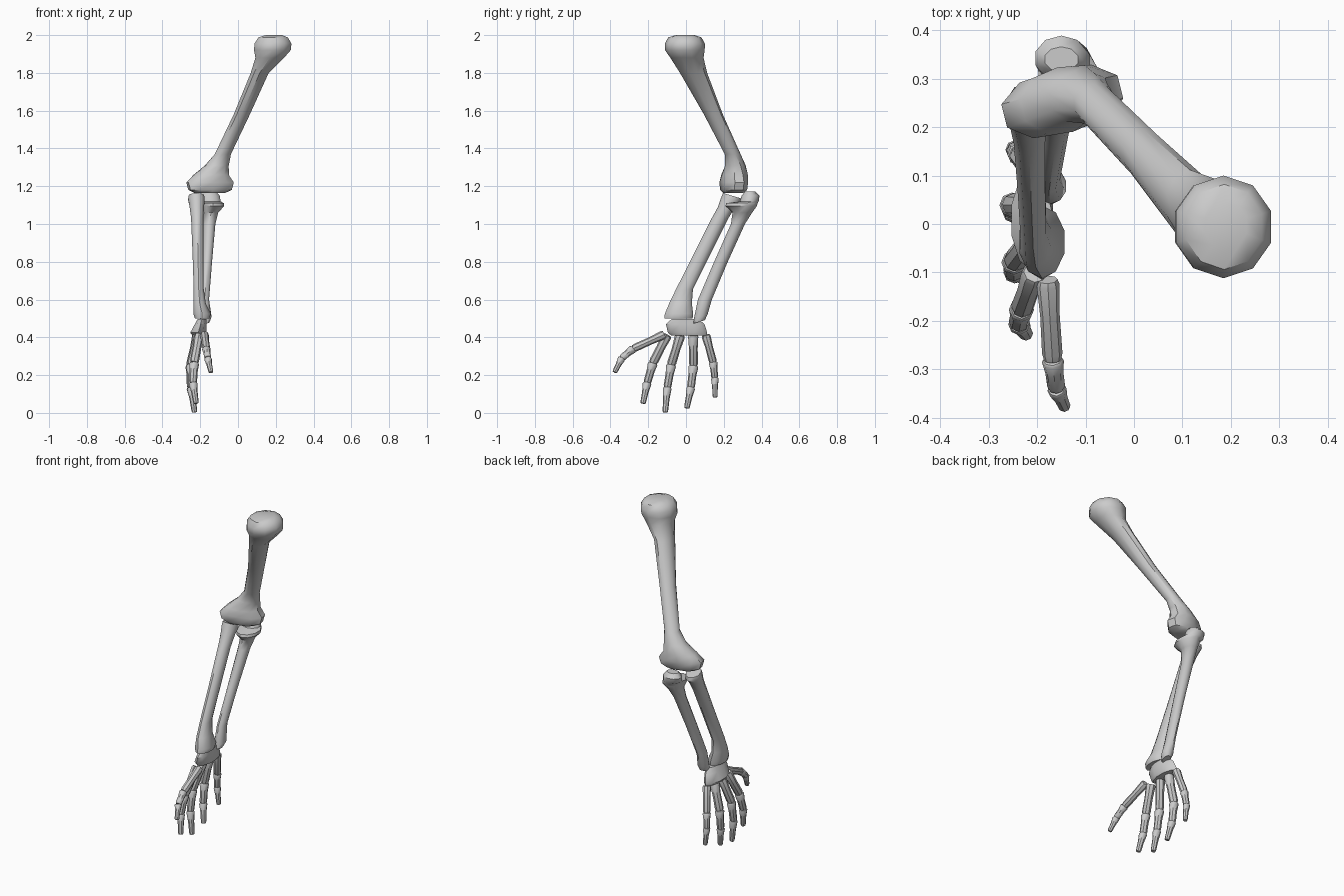
import bpy, bmesh, math
from mathutils import Vector


def finish(name, loops):
    """Skin a stack of vertex loops, cap both ends and shade smooth."""
    bm = bmesh.new()
    rows = [[bm.verts.new(p) for p in loop] for loop in loops]
    n = len(rows[0])
    for a, b in zip(rows, rows[1:]):
        for i in range(n):
            j = (i + 1) % n
            bm.faces.new((a[i], a[j], b[j], b[i]))
    bm.faces.new(rows[0])
    bm.faces.new(rows[-1])
    bmesh.ops.recalc_face_normals(bm, faces=bm.faces)
    me = bpy.data.meshes.new(name)
    bm.to_mesh(me)
    bm.free()
    ob = bpy.data.objects.new(name, me)
    bpy.context.collection.objects.link(ob)
    bpy.ops.object.select_all(action='DESELECT')
    ob.select_set(True)
    bpy.context.view_layer.objects.active = ob
    bpy.ops.object.shade_smooth_by_angle(angle=math.radians(42))
    return ob


def bone(name, rings, n=10):
    """Rings are x, y, z, x radius, y radius, yaw in degrees, waist pinch, tilt dz/dy."""
    loops = []
    for r in rings:
        x, y, z, rx, ry, yaw, pinch, tilt = tuple(r) + (0,) * (8 - len(r))
        c, s = math.cos(math.radians(yaw)), math.sin(math.radians(yaw))
        loop = []
        for i in range(n):
            t = 2 * math.pi * (i + 0.5) / n
            u = rx * math.cos(t)
            v = ry * math.sin(t) * (1 - pinch * math.sin(t) ** 4)
            dy = u * s + v * c
            loop.append((x + u * c - v * s, y + dy, z + tilt * dy))
        loops.append(loop)
    return finish(name, loops)


def phalanx(name, a, b, ra, rb, n=8):
    """Tapered finger bone between two points with flared ends."""
    a, b = Vector(a), Vector(b)
    d = (b - a).normalized()
    u = d.cross(Vector((1, 0, 0))).normalized()
    v = d.cross(u)
    loops = []
    for f, r in ((0, ra * 0.85), (0.06, ra), (0.45, (ra + rb) * 0.45), (0.92, rb), (1, rb * 0.85)):
        p = a.lerp(b, f)
        loops.append([p + (u * math.cos(2 * math.pi * i / n) + v * math.sin(2 * math.pi * i / n)) * r
                      for i in range(n)])
    return finish(name, loops)


# Upper arm bone: flared condyles, slanted shaft, rounded head
bone("humerus", [
    (-0.15, 0.25, 1.165, 0.085, 0.062, 14, 0.3),
    (-0.148, 0.252, 1.18, 0.118, 0.078, 14, 0.25),
    (-0.148, 0.253, 1.22, 0.130, 0.080, 14, 0.2),
    (-0.142, 0.257, 1.26, 0.095, 0.076, 14, 0.1),
    (-0.112, 0.262, 1.31, 0.064, 0.055, 10),
    (-0.080, 0.247, 1.37, 0.045, 0.042),
    (0.020, 0.145, 1.58, 0.045, 0.050),
    (0.115, 0.040, 1.80, 0.050, 0.072),
    (0.168, 0.005, 1.88, 0.080, 0.088),
    (0.182, -0.006, 1.92, 0.102, 0.105),
    (0.185, -0.006, 1.955, 0.103, 0.106),
    (0.186, -0.006, 1.988, 0.082, 0.088),
    (0.19, -0.004, 2.0, 0.045, 0.050),
], 10)

# Front forearm bone with flared wrist end
bone("radius", [
    (-0.190, -0.040, 0.50, 0.040, 0.075),
    (-0.190, -0.037, 0.525, 0.049, 0.075),
    (-0.203, -0.029, 0.58, 0.034, 0.060),
    (-0.208, -0.008, 0.655, 0.028, 0.045),
    (-0.212, 0.085, 0.84, 0.030, 0.044),
    (-0.216, 0.180, 1.03, 0.034, 0.044),
    (-0.218, 0.215, 1.09, 0.040, 0.046),
    (-0.220, 0.240, 1.13, 0.046, 0.052, 0, 0, -0.3),
    (-0.220, 0.243, 1.15, 0.042, 0.047, 0, 0, -0.3),
])

# Rear forearm bone: shelf and raised elbow hook at the top
bone("ulna", [
    (-0.172, 0.070, 0.482, 0.022, 0.030, 0, 0, 0.3),
    (-0.172, 0.078, 0.51, 0.033, 0.036, 0, 0, 0.3),
    (-0.176, 0.100, 0.60, 0.024, 0.037),
    (-0.164, 0.185, 0.80, 0.028, 0.036),
    (-0.152, 0.275, 1.00, 0.034, 0.037),
    (-0.143, 0.298, 1.06, 0.040, 0.052),
    (-0.132, 0.292, 1.095, 0.062, 0.083),
    (-0.134, 0.296, 1.11, 0.062, 0.083),
    (-0.145, 0.335, 1.12, 0.056, 0.050),
    (-0.150, 0.342, 1.15, 0.056, 0.047),
    (-0.150, 0.340, 1.173, 0.036, 0.026),
])

# Wrist block
bone("carpals", [
    (-0.208, 0.015, 0.41, 0.036, 0.094),
    (-0.210, 0.008, 0.425, 0.045, 0.104),
    (-0.198, -0.004, 0.47, 0.032, 0.102),
    (-0.190, -0.005, 0.498, 0.024, 0.070),
])

# Fingers and thumb, each a chain of tapered bones
chains = {
    "thumb": [(-0.178, -0.115, 0.415), (-0.168, -0.28, 0.34), (-0.160, -0.340, 0.29), (-0.143, -0.378, 0.215)],
    "index_finger": [(-0.205, -0.10, 0.412), (-0.232, -0.175, 0.265), (-0.238, -0.205, 0.16), (-0.222, -0.228, 0.05)],
    "middle_finger": [(-0.212, -0.03, 0.412), (-0.248, -0.078, 0.255), (-0.248, -0.099, 0.135), (-0.230, -0.11, 0.003)],
    "ring_finger": [(-0.215, 0.038, 0.412), (-0.252, 0.040, 0.25), (-0.250, 0.026, 0.135), (-0.232, 0.004, 0.025)],
    "little_finger": [(-0.212, 0.105, 0.412), (-0.238, 0.143, 0.27), (-0.246, 0.153, 0.185), (-0.236, 0.154, 0.082)],
}
radii = [(0.027, 0.024), (0.026, 0.021), (0.023, 0.015)]
for name, pts in chains.items():
    for k, (ra, rb) in enumerate(radii):
        s = 0.88 if name in ("thumb", "little_finger") else 1
        phalanx(f"{name}_bone_{k + 1}", pts[k], pts[k + 1], ra * s, rb * s)
